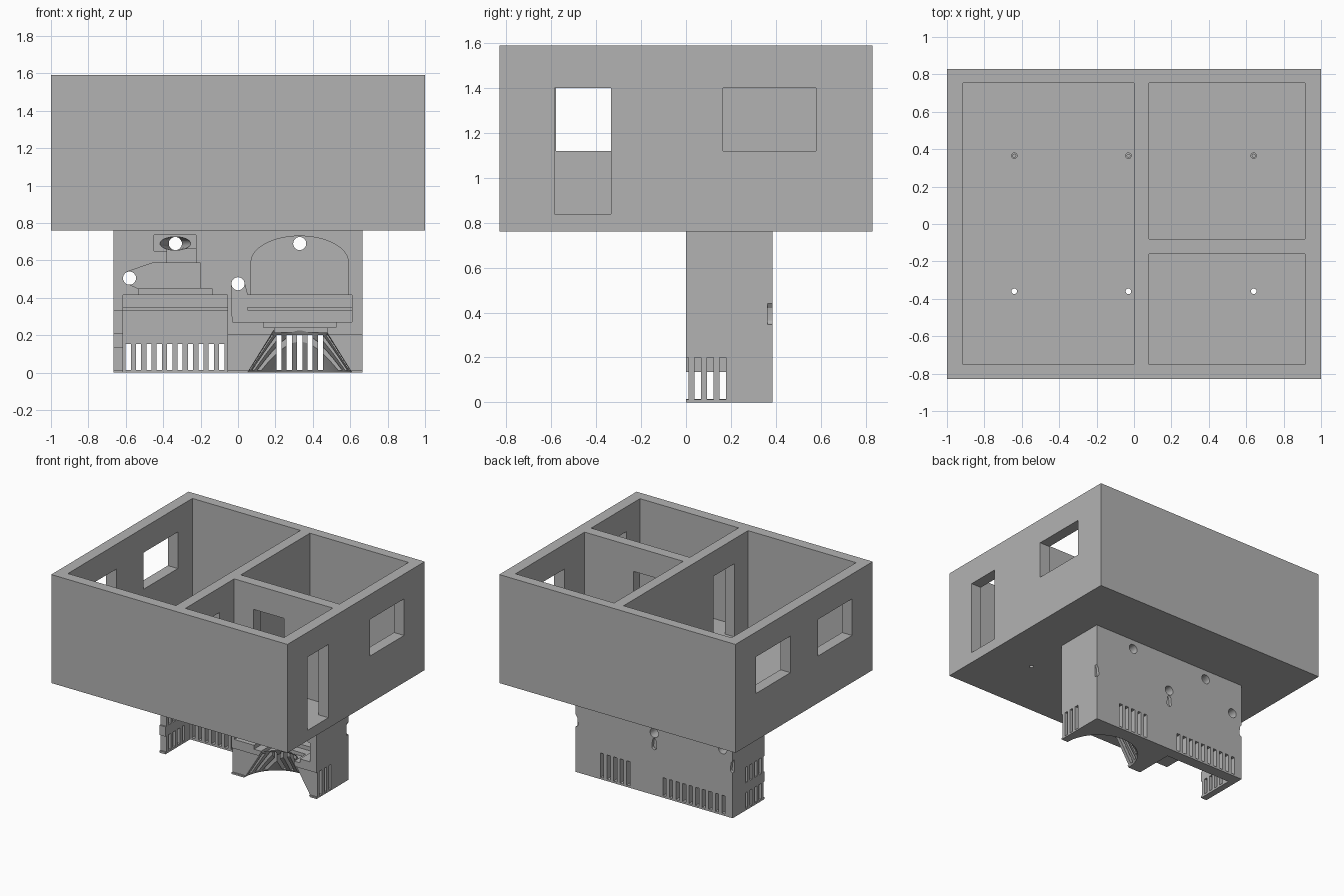
import bpy, bmesh, math

old = bpy.data.objects.get("Cube")
if old:
    bpy.data.objects.remove(old)

grey = bpy.data.materials.new("light grey")
grey.use_nodes = True
tone = (0.45, 0.45, 0.45, 1)
grey.diffuse_color = tone
grey.node_tree.nodes["Principled BSDF"].inputs["Base Color"].default_value = tone


def finish(name, bm):
    bmesh.ops.recalc_face_normals(bm, faces=bm.faces)
    mesh = bpy.data.meshes.new(name)
    bm.to_mesh(mesh)
    bm.free()
    mesh.materials.append(grey)
    obj = bpy.data.objects.new(name, mesh)
    bpy.context.collection.objects.link(obj)
    return obj


def loft(name, ring_a, ring_b):
    """Closed solid between two matching rings of points."""
    bm = bmesh.new()
    a = [bm.verts.new(p) for p in ring_a]
    b = [bm.verts.new(p) for p in ring_b]
    bm.faces.new(a)
    bm.faces.new(b)
    for i in range(len(a)):
        j = (i + 1) % len(a)
        bm.faces.new((a[i], a[j], b[j], b[i]))
    return finish(name, bm)


def prism(name, outline, y0, y1):
    """Front outline of (x, z) points extruded along y."""
    return loft(name, [(x, y0, z) for x, z in outline], [(x, y1, z) for x, z in outline])


def box(name, x0, x1, y0, y1, z0, z1):
    return prism(name, [(x0, z0), (x1, z0), (x1, z1), (x0, z1)], y0, y1)


def arc(cx, cy, rx, ry, start=0, end=360, n=32):
    steps = n if end - start == 360 else n + 1
    angles = [math.radians(start + (end - start) * i / n) for i in range(steps)]
    return [(cx + rx * math.cos(t), cy + ry * math.sin(t)) for t in angles]


def post(name, x, y, z0, z1, r0, r1, n=24):
    """Upright round solid, optionally tapered."""
    return loft(name, [(u, v, z0) for u, v in arc(x, y, r0, r0, n=n)],
                [(u, v, z1) for u, v in arc(x, y, r1, r1, n=n)])


def carve(target, cutters):
    for c in cutters:
        mod = target.modifiers.new("cut", "BOOLEAN")
        mod.operation = "DIFFERENCE"
        mod.solver = "EXACT"
        mod.object = c
    bpy.context.view_layer.update()
    result = bpy.data.meshes.new_from_object(
        target.evaluated_get(bpy.context.evaluated_depsgraph_get()))
    target.modifiers.clear()
    target.data = result
    for c in cutters:
        bpy.data.objects.remove(c)
    bpy.ops.object.select_all(action="DESELECT")
    target.select_set(True)
    bpy.context.view_layer.objects.active = target
    bpy.ops.object.shade_smooth_by_angle(angle=math.radians(25))


# House shell: three open rooms, doors, windows and floor holes
house = box("house_walls", -1, 1, -0.83, 0.83, 0.76, 1.59)
floor, top = 0.84, 1.7
cuts = [
    box("large_room", -0.915, 0, -0.75, 0.755, floor, top),
    box("back_room", 0.08, 0.915, -0.08, 0.755, floor, top),
    box("front_room", 0.08, 0.915, -0.75, -0.16, floor, top),
    box("entry_and_inner_door", -0.2, 1.1, -0.585, -0.335, floor, 1.4),
    box("room_door", 0.245, 0.5, -0.3, 0.1, floor, 1.4),
    box("right_window", 0.8, 1.1, 0.165, 0.58, 1.12, 1.4),
]
for y in (-0.58, 0.165):
    cuts.append(box("left_window", -1.1, -0.8, y, y + 0.415, 1.12, 1.4))
screw_x = (-0.64, -0.03, 0.64)
for x in screw_x:
    for y in (-0.36, 0.365):
        cuts.append(post("floor_hole", x, y, 0.7, 0.9, 0.015, 0.015))
carve(house, cuts)

# Base block, hollowed from the front
base = box("base_block", -0.665, 0.665, 0, 0.385, 0, 0.76)
front = -0.1
cuts = [
    # Left hollow, stepped towards the top
    box("left_bay", -0.615, -0.055, front, 0.3, -0.1, 0.415),
    box("left_groove", -0.615, -0.055, front, 0.31, 0.335, 0.347),
    box("left_step", -0.53, -0.14, front, 0.27, 0.4, 0.45),
    prism("left_body", [(-0.5, 0.435), (-0.2, 0.435), (-0.2, 0.585), (-0.46, 0.585),
                        (-0.59, 0.54), (-0.61, 0.505), (-0.59, 0.475)], front, 0.25),
    box("left_neck", -0.45, -0.225, front, 0.2, 0.65, 0.735),
    box("left_collar", -0.38, -0.225, front, 0.22, 0.57, 0.66),
    # Right hollow: flared foot, rings, tray and dome
    post("right_flare", 0.33, 0, -0.001, 0.225, 0.28, 0.14, 64),
    box("right_ring", 0.195, 0.475, front, 0.14, 0.215, 0.25),
    box("right_flange", 0.135, 0.525, front, 0.2, 0.24, 0.28),
    prism("right_tray", [(-0.03, 0.27), (0.61, 0.27), (0.61, 0.415), (0.05, 0.415),
                         (0.035, 0.475), (-0.035, 0.475)], front, 0.28),
    box("right_groove", 0.05, 0.61, front, 0.29, 0.335, 0.347),
    prism("right_dome", [(0.07, 0.4), (0.59, 0.4)] + arc(0.33, 0.59, 0.26, 0.14, 0, 180),
          front, 0.27),
    loft("nozzle_taper", [(x, 0.19, z) for x, z in arc(-0.335, 0.69, 0.085, 0.036)],
         [(x, 0.37, z) for x, z in arc(-0.335, 0.69, 0.034, 0.034)]),
]
# Round cable holes
for x, z in ((-0.335, 0.69), (0.33, 0.69), (-0.58, 0.505), (0, 0.475)):
    cuts.append(prism("cable_hole", arc(x, z, 0.035, 0.035), front, 0.5))
# Ventilation slots
pitch, half = 0.0555, 0.014
for i in range(10):
    x = -0.587 + pitch * i
    cuts.append(box("left_vent", x - half, x + half, 0.2, 0.5, 0.015, 0.153))
for i in range(5):
    x = 0.33 + pitch * (i - 2)
    cuts.append(box("right_vent", x - half, x + half, 0.05, 0.5, 0.015, 0.2))
    y = -0.003 + pitch * i
    for z in (0.015, 0.21):
        cuts.append(box("end_vent", -0.7, -0.5, y - half, y + half, z, z + 0.12))
    if i < 4:
        cuts.append(box("flare_vent", -0.06, 0.7, y - half, y + half, 0.012, 0.2))
# Hanging notches on the back, and screw holes in the top
for x in (-0.665, 0, 0.665):
    outline = arc(x, 0.367, 0.02, 0.02, 180, 360, 12)
    outline += [(x + 0.014, 0.42), (x, 0.44), (x - 0.014, 0.42)]
    cuts.append(prism("hanging_notch", outline, 0.363, 0.5))
for x in screw_x:
    cuts.append(post("screw_hole", x, 0.365, 0.6, 0.8, 0.008, 0.008))
carve(base, cuts)
